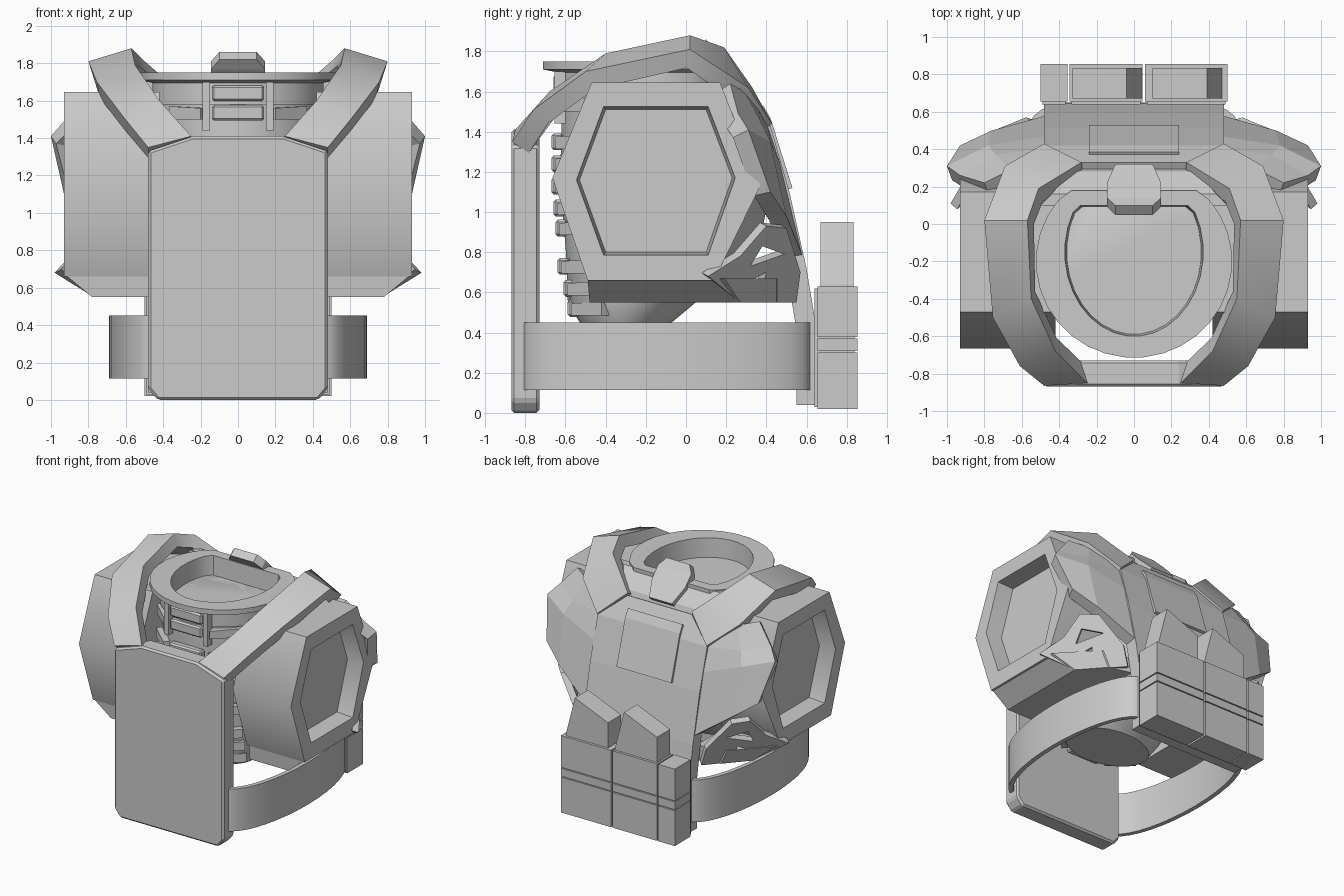
import bpy, bmesh, math
from mathutils import Vector

cube = bpy.data.objects.get("Cube")
if cube:
    bpy.data.objects.remove(cube, do_unlink=True)

grey = bpy.data.materials.new("plain grey")
grey.use_nodes = True
COLOUR = (0.6, 0.6, 0.6, 1)
grey.diffuse_color = COLOUR
grey.node_tree.nodes["Principled BSDF"].inputs["Base Color"].default_value = COLOUR
CENTRE = Vector((0, -0.1, 0.8))


def finish(name, bm, mirror=False, thick=0, bevel=0, smooth=0):
    """Turn a bmesh into a finished object with its modifiers."""
    mesh = bpy.data.meshes.new(name)
    bm.to_mesh(mesh)
    bm.free()
    mesh.materials.append(grey)
    obj = bpy.data.objects.new(name, mesh)
    bpy.context.collection.objects.link(obj)
    if thick:
        mod = obj.modifiers.new("thickness", 'SOLIDIFY')
        mod.thickness, mod.offset = thick, -1
    if bevel:
        mod = obj.modifiers.new("bevel", 'BEVEL')
        mod.width, mod.segments = bevel, 1
    if mirror:
        obj.modifiers.new("mirror", 'MIRROR')
    if smooth:
        # Apply the thickness first so that its rims count as sharp edges
        bpy.ops.object.select_all(action='DESELECT')
        obj.select_set(True)
        bpy.context.view_layer.objects.active = obj
        bpy.ops.object.convert(target='MESH')
        bpy.ops.object.shade_smooth_by_angle(angle=math.radians(smooth))


def face_outward(bm):
    bm.normal_update()
    if sum((f.calc_center_median() - CENTRE).dot(f.normal) for f in bm.faces) < 0:
        bmesh.ops.reverse_faces(bm, faces=bm.faces[:])


def sheet(name, rows, thick, **kw):
    """Grid of points, thickened inwards."""
    bm = bmesh.new()
    grid = [[bm.verts.new(p) for p in row] for row in rows]
    for a, b in zip(grid, grid[1:]):
        for i in range(len(a) - 1):
            bm.faces.new((a[i], a[i + 1], b[i + 1], b[i]))
    face_outward(bm)
    finish(name, bm, thick=thick, **kw)


def loft(name, rings, **kw):
    """Closed rings joined in order and capped."""
    bm = bmesh.new()
    loops = [[bm.verts.new(p) for p in ring] for ring in rings]
    n = len(loops[0])
    for a, b in zip(loops, loops[1:]):
        for i in range(n):
            j = (i + 1) % n
            bm.faces.new((a[i], a[j], b[j], b[i]))
    bm.faces.new(loops[0])
    bm.faces.new(loops[-1])
    bmesh.ops.recalc_face_normals(bm, faces=bm.faces[:])
    finish(name, bm, **kw)


def extrude_y(name, outline, y0, y1, **kw):
    loft(name, [[(x, y, z) for x, z in outline] for y in (y0, y1)], **kw)


def box(name, x0, x1, y0, y1, z0, z1, **kw):
    extrude_y(name, [(x0, z0), (x1, z0), (x1, z1), (x0, z1)], y0, y1, **kw)


def ellipse(cy, rx, ry, z, back=1.0, n=32):
    """Ellipse ring, cut straight across where it passes the back limit."""
    return [(rx * math.cos(t), min(back, cy + ry * math.sin(t)), z)
            for t in (2 * math.pi * (i + 0.5) / n for i in range(n))]


# Front plate with clipped corners
half = [(0.43, 0), (0.48, 0.06), (0.48, 1.33), (0.24, 1.41)]
extrude_y("front_plate", half + [(-x, z) for x, z in reversed(half)],
          -0.87, -0.73, bevel=0.014)

# Shoulder straps: outer and inner edge of each section
sheet("shoulder_strap", [
    [(0.48, -0.865, 1.35), (0.25, -0.85, 1.41)],
    [(0.61, -0.76, 1.51), (0.42, -0.68, 1.60)],
    [(0.755, -0.50, 1.70), (0.55, -0.40, 1.79)],
    [(0.80, 0.02, 1.81), (0.57, 0.02, 1.88)],
    [(0.69, 0.31, 1.62), (0.51, 0.19, 1.82)],
    [(0.48, 0.43, 1.44), (0.28, 0.33, 1.62)]], 0.10, mirror=True, smooth=33)

# Back plate and its raised square patch
sheet("back_plate", [[(-w, y, z), (w, y, z)] for w, y, z in (
    (0.28, 0.33, 1.60), (0.48, 0.42, 1.43), (0.48, 0.515, 1.10),
    (0.48, 0.60, 0.72), (0.48, 0.645, 0.45), (0.48, 0.65, 0.04))], 0.1)
sheet("back_patch", [[(-0.24, y, z), (0.24, y, z)] for y, z in (
    (0.385, 1.53), (0.42, 1.47), (0.53, 1.12))], 0.05)

# Torso core, widest at the chest
loft("torso_core", [ellipse(*s) for s in (
    (-0.30, 0.34, 0.23, 0.45), (-0.27, 0.40, 0.32, 0.55), (-0.12, 0.44, 0.48, 0.80),
    (-0.10, 0.46, 0.53, 1.15), (-0.16, 0.46, 0.46, 1.50), (-0.20, 0.45, 0.42, 1.60, 0.1))],
    smooth=35)

# Upper back rising from the back plate to the collar
loft("upper_back", [[(-w, 0.1, z), (w, 0.1, z), (v, y, z), (-v, y, z)] for w, v, y, z in (
    (0.5, 0.46, 0.42, 1.1), (0.52, 0.44, 0.34, 1.45), (0.52, 0.34, 0.28, 1.62),
    (0.5, 0.44, 0.16, 1.74))])

# Neck collar with a sunken floor, straight across at the back
loft("neck_collar", [ellipse(*s) for s in (
    (-0.18, 0.46, 0.46, 1.58, 0.15), (-0.18, 0.46, 0.46, 1.695, 0.15),
    (-0.20, 0.525, 0.515, 1.71, 0.18), (-0.20, 0.525, 0.515, 1.75, 0.18),
    (-0.15, 0.37, 0.45, 1.75, 0.1), (-0.15, 0.36, 0.44, 1.60, 0.09))], smooth=30)

# Rib blocks down the chest, with slimmer ones at the sides
for i, (y, z) in enumerate(((-0.66, 1.64), (-0.66, 1.535), (-0.67, 1.35), (-0.67, 1.24),
                            (-0.67, 1.13), (-0.66, 1.02), (-0.65, 0.92),
                            (-0.64, 0.73), (-0.61, 0.62), (-0.59, 0.52))):
    box(f"rib_centre_{i}", -0.14, 0.14, y, y + 0.06, z - 0.042, z + 0.042, bevel=0.012)
    if i:
        sheet(f"rib_side_{i}", [[(0.20, y + 0.02, z - 0.035), (0.37, y + 0.17, z - 0.035)],
                                [(0.20, y + 0.02, z + 0.025), (0.37, y + 0.17, z + 0.035)]],
              0.05, mirror=True)
box("chest_post", 0.15, 0.19, -0.655, -0.6, 1.44, 1.70, mirror=True)

# Tilted clasp behind the neck
sheet("neck_clasp", [[(-w, y, z), (w, y, z)] for w, y, z in (
    (0.10, 0.10, 1.86), (0.145, 0.14, 1.81), (0.145, 0.22, 1.73), (0.10, 0.32, 1.63))],
    0.065)

# Shoulder pods: hexagonal, with a sunken outer face
outer = [(-0.665, 1.17), (-0.47, 1.645), (0.17, 1.645), (0.37, 1.13), (0.14, 0.66), (-0.49, 0.66)]
rim = [(-0.545, 1.16), (-0.41, 1.525), (0.11, 1.525), (0.245, 1.17), (0.11, 0.785), (-0.41, 0.785)]
floor = [(-0.53, 1.16), (-0.40, 1.51), (0.10, 1.51), (0.23, 1.17), (0.10, 0.80), (-0.40, 0.80)]
loft("shoulder_pod", [[(x, y, z) for y, z in ring] for x, ring in (
    (0.42, outer), (0.93, outer), (0.93, rim), (0.80, floor))], mirror=True, smooth=50)

# Skirt under each pod, tapering inwards
loft("pod_skirt", [
    [(0.44, -0.49, 0.67), (0.925, -0.49, 0.67), (0.925, 0.19, 0.67), (0.68, 0.45, 0.67), (0.44, 0.5, 0.67)],
    [(0.44, -0.48, 0.55), (0.78, -0.48, 0.55), (0.78, 0.27, 0.55), (0.62, 0.45, 0.55), (0.44, 0.5, 0.55)]],
    mirror=True)

# Rear brace: one slanted plane with triangular openings
bm = bmesh.new()
for outline in ([(0.11, 0.68), (0.27, 0.55), (0.55, 0.55), (0.57, 0.70), (0.50, 0.92), (0.40, 0.93), (0.27, 0.78)],
                [(0.38, 0.83), (0.49, 0.79), (0.32, 0.73)],
                [(0.31, 0.65), (0.40, 0.70), (0.38, 0.60)]):
    vs = [bm.verts.new((1.08 - 0.9 * y + 0.5 * (z - 0.68), y, z)) for y, z in outline]
    for a, b in zip(vs, vs[1:] + vs[:1]):
        bm.edges.new((a, b))
bmesh.ops.triangle_fill(bm, use_beauty=True, edges=bm.edges[:])
face_outward(bm)
finish("rear_brace", bm, mirror=True, thick=0.05)

# Shoulder blades, running from the back plate out to a point beside the pods
sheet("shoulder_blade", [
    [(0.45, 0.36, 1.54), (0.66, 0.29, 1.60), (0.80, 0.22, 1.64)],
    [(0.45, 0.41, 1.42), (0.74, 0.37, 1.45), (0.93, 0.26, 1.49)],
    [(0.46, 0.47, 1.24), (0.78, 0.42, 1.35), (1.00, 0.31, 1.41)],
    [(0.47, 0.58, 0.78), (0.76, 0.50, 0.98), (0.93, 0.42, 1.10)]], 0.09, mirror=True)

# Waist strap, bowed outwards on each side
arc = [math.radians(a) for a in range(-90, 91, 10)]
sheet("waist_strap", [[(0.45 + 0.24 * math.cos(t), -0.095 + 0.72 * math.sin(t), z)
                       for t in arc] for z in (0.115, 0.45)], 0.035, mirror=True, smooth=30)

# Back pouches: two blocks each, split by a thin band
for name, x0, x1 in (("narrow", -0.5, -0.355), ("middle", -0.345, 0.045), ("wide", 0.06, 0.5)):
    box(name + "_pouch_core", x0 + 0.01, x1 - 0.01, 0.64, 0.84, 0.03, 0.62)
    for part, z0, z1 in (("lower", 0.02, 0.30), ("band", 0.308, 0.37), ("upper", 0.378, 0.63)):
        box(f"{name}_pouch_{part}", x0, x1, 0.655, 0.855, z0, z1)

# Magazines standing in the two large pouches
for x in (-0.33, 0.1):
    extrude_y("magazine", [(x, 0.5), (x + 0.37, 0.5), (x + 0.37, 0.64),
                           (x + 0.29, 0.95), (x, 0.83)], 0.67, 0.835)
